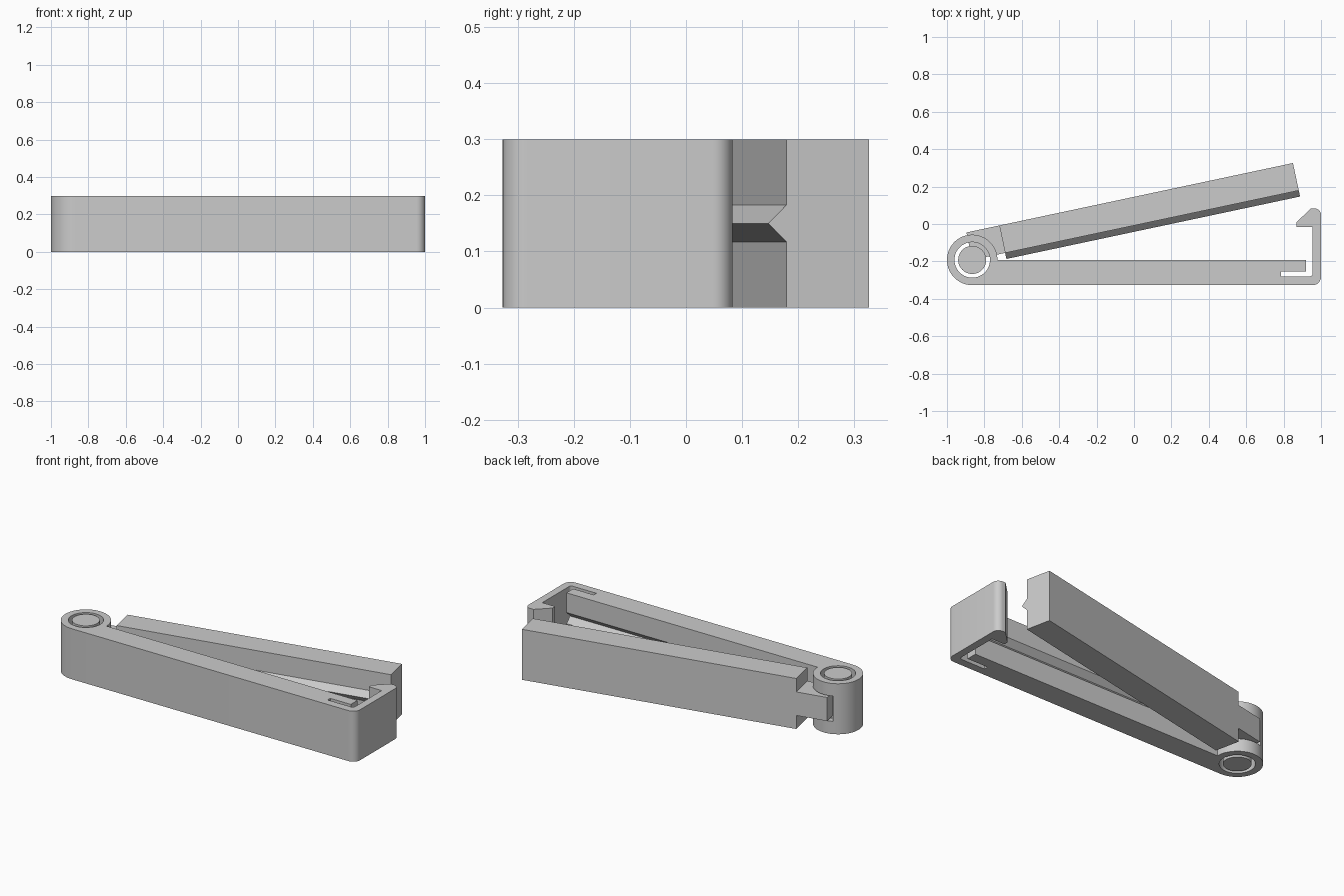
import bpy, bmesh
from math import cos, sin, radians
from mathutils import Matrix

cube = bpy.data.objects.get("Cube")
if cube:
    bpy.data.objects.remove(cube, do_unlink=True)

# Single plastic colour
grey = bpy.data.materials.new("grey plastic")
grey.use_nodes = True
colour = (0.6, 0.6, 0.6, 1)
grey.diffuse_color = colour
grey.node_tree.nodes["Principled BSDF"].inputs["Base Color"].default_value = colour

HEIGHT = 0.3
PX, PY = -0.865, -0.192          # hinge centre
RING = 0.135
ALONG_X = Matrix(((0, 0, 1, 0), (1, 0, 0, 0), (0, 1, 0, 0), (0, 0, 0, 1)))
HINGE = Matrix.Translation((PX, PY, 0)) @ Matrix.Rotation(radians(12), 4, "Z")


def arc(cx, cy, r, start, end, steps):
    angles = [radians(start + (end - start) * i / steps) for i in range(steps + 1)]
    return [(cx + r * cos(a), cy + r * sin(a)) for a in angles]


def prism(name, outline, low, high, matrix=Matrix.Identity(4)):
    """Extrude an outline from low to high, then place it."""
    bm = bmesh.new()
    face = bm.faces.new([bm.verts.new((x, y, low)) for x, y in outline])
    top = bmesh.ops.extrude_face_region(bm, geom=[face])["geom"]
    verts = [v for v in top if isinstance(v, bmesh.types.BMVert)]
    bmesh.ops.translate(bm, verts=verts, vec=(0, 0, high - low))
    bm.transform(matrix)
    bmesh.ops.recalc_face_normals(bm, faces=bm.faces)
    mesh = bpy.data.meshes.new(name)
    bm.to_mesh(mesh)
    bm.free()
    mesh.materials.append(grey)
    obj = bpy.data.objects.new(name, mesh)
    bpy.context.collection.objects.link(obj)
    return obj


def cut(obj, cutter):
    """Subtract the cutter, bake the result and discard the cutter."""
    cutter.hide_render = True
    mod = obj.modifiers.new("cut", "BOOLEAN")
    mod.operation, mod.solver, mod.object = "DIFFERENCE", "EXACT", cutter
    graph = bpy.context.evaluated_depsgraph_get()
    mesh = bpy.data.meshes.new_from_object(obj.evaluated_get(graph))
    obj.modifiers.clear()
    obj.data = mesh
    bpy.data.objects.remove(cutter, do_unlink=True)


# Lower arm with hinge ring, flexible latch and hook in one outline
outline = [(PX, PY - RING)]
outline += arc(0.955, -0.282, 0.045, -90, 0, 8)        # outer corner
outline += arc(0.965, 0.048, 0.035, 0, 90, 8)          # latch top
outline += [(0.945, 0.083), (0.87, 0.01), (0.87, -0.015), (0.955, -0.015)]
outline += arc(0.94, -0.265, 0.015, 0, -90, 4)         # slot corner
outline += [(0.785, -0.28), (0.785, -0.255), (0.92, -0.255), (0.92, PY)]
outline += arc(PX, PY, RING, 0, 270, 48)[:-1]          # hinge ring
lower_arm = prism("lower_arm", outline, 0, HEIGHT)

# Pin hole, knuckle window and sealing groove
cut(lower_arm, prism("hole_cutter", arc(PX, PY, 0.095, 0, 352.5, 47), -0.1, 0.4))
window = [(PX, PY)] + arc(PX, PY, 0.16, 0, 113, 16)
cut(lower_arm, prism("window_cutter", window, 0.075, 0.225))
groove = [(PY - 0.033, 0.15), (PY + 0.01, 0.107), (PY + 0.01, 0.193)]
cut(lower_arm, prism("groove_cutter", groove, -0.69, 0.94, ALONG_X))

# Upper arm with sealing ridge, swung open about the hinge
section = [(0, 0), (0, 0.117), (-0.033, 0.15), (0, 0.183),
           (0, HEIGHT), (0.15, HEIGHT), (0.15, 0)]
upper_arm = prism("upper_arm", section, 0.18, 1.785, HINGE @ ALONG_X)

# Knuckle tab and hinge pin
tab = [(0, 0), (0.18, 0), (0.18, 0.15), (0, 0.15)]
knuckle = prism("hinge_knuckle", tab, 0.08, 0.22, HINGE)
pin = prism("hinge_pin", arc(PX, PY, 0.075, 0, 352.5, 47), 0, HEIGHT)

# Smooth the curved walls, keep the edges sharp
bpy.ops.object.select_all(action="DESELECT")
for obj in (lower_arm, upper_arm, knuckle, pin):
    obj.select_set(True)
bpy.context.view_layer.objects.active = lower_arm
bpy.ops.object.shade_smooth_by_angle(angle=radians(30))
